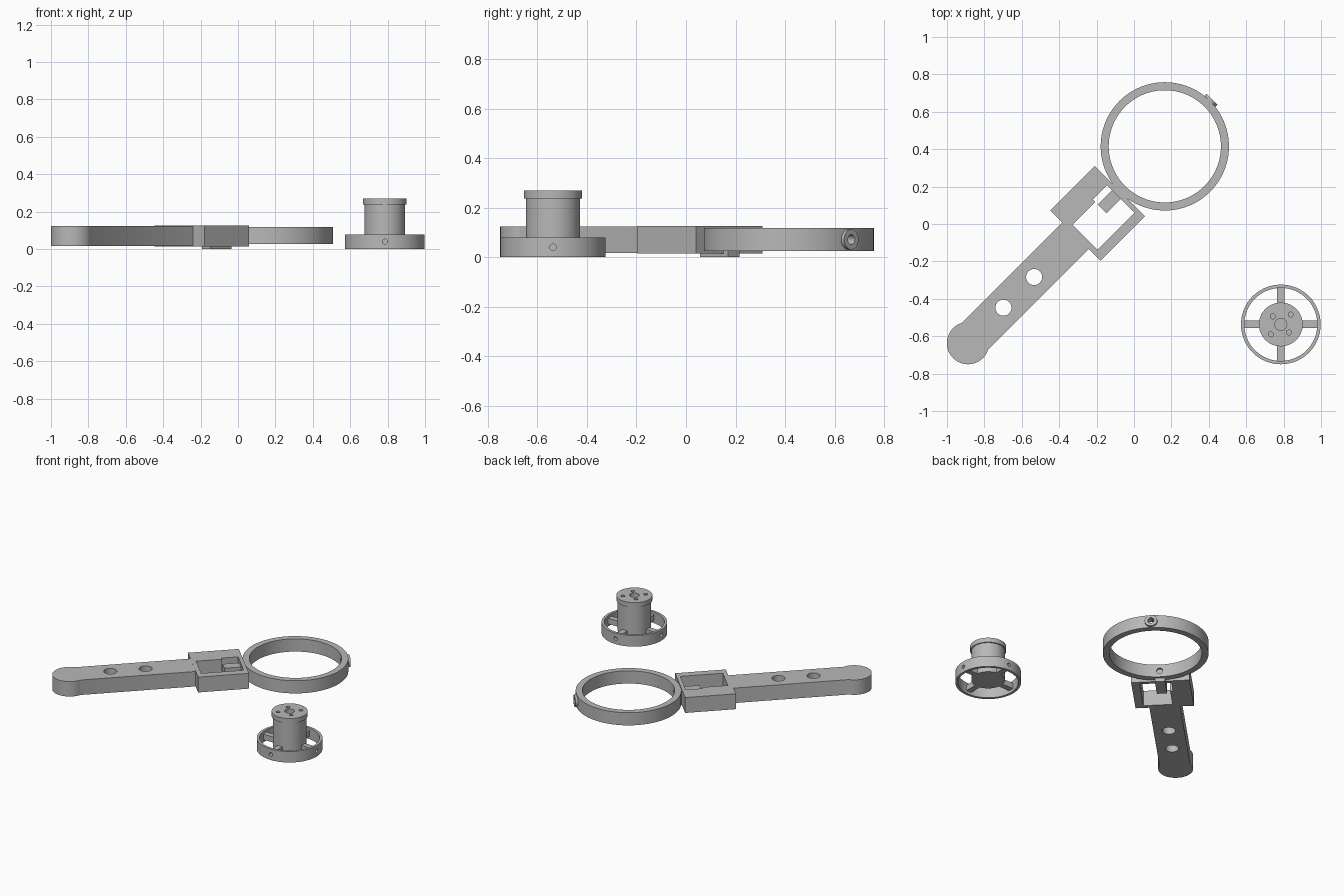
import bpy
import bmesh
import math
from mathutils import Matrix, Vector

start = bpy.data.objects.get("Cube")
if start:
    bpy.data.objects.remove(start, do_unlink=True)

grey = bpy.data.materials.new("mid_grey")
grey.use_nodes = True
GREY = (0.48, 0.48, 0.48, 1)
grey.diffuse_color = GREY
grey.node_tree.nodes["Principled BSDF"].inputs["Base Color"].default_value = GREY

DIAGONAL = Matrix.Rotation(math.radians(45), 4, "Z")   # handle runs along local x
HUB = Matrix.Translation((0.785, -0.537, 0))
MID = 0.177                                            # handle centre line, local y
RING_X = 0.41                                          # ring centre, local x


def finish(name, bm, frame):
    bmesh.ops.transform(bm, matrix=frame, verts=bm.verts)
    bmesh.ops.recalc_face_normals(bm, faces=bm.faces)
    mesh = bpy.data.meshes.new(name)
    bm.to_mesh(mesh)
    bm.free()
    mesh.materials.append(grey)
    ob = bpy.data.objects.new(name, mesh)
    bpy.context.collection.objects.link(ob)
    return ob


def box(name, low, high, frame):
    low, high = Vector(low), Vector(high)
    bm = bmesh.new()
    bmesh.ops.create_cube(bm, size=1)
    bmesh.ops.scale(bm, vec=high - low, verts=bm.verts)
    bmesh.ops.translate(bm, vec=(low + high) / 2, verts=bm.verts)
    return finish(name, bm, frame)


def rod(name, start, end, radius, frame, sides=32):
    start, end = Vector(start), Vector(end)
    axis = end - start
    bm = bmesh.new()
    bmesh.ops.create_cone(bm, cap_ends=True, segments=sides, radius1=radius,
                          radius2=radius, depth=axis.length)
    turn = axis.to_track_quat("Z", "Y").to_matrix().to_4x4()
    place = Matrix.Translation((start + end) / 2) @ turn
    bmesh.ops.transform(bm, matrix=place, verts=bm.verts)
    return finish(name, bm, frame)


def lathe(name, profile, frame, sides=96):
    # closed (radius, height) profile spun into a ring
    bm = bmesh.new()
    loops = []
    for i in range(sides):
        a = math.tau * i / sides
        loops.append([bm.verts.new((r * math.cos(a), r * math.sin(a), z)) for r, z in profile])
    n = len(profile)
    for i in range(sides):
        here, there = loops[i], loops[(i + 1) % sides]
        for j in range(n):
            k = (j + 1) % n
            bm.faces.new((here[j], there[j], there[k], here[k]))
    return finish(name, bm, frame)


def combine(ob, tools, operation="DIFFERENCE"):
    bpy.context.view_layer.objects.active = ob
    for tool in tools:
        mod = ob.modifiers.new("boolean", "BOOLEAN")
        mod.operation = operation
        mod.solver = "EXACT"
        mod.object = tool
        bpy.ops.object.modifier_apply(modifier=mod.name)
        bpy.data.objects.remove(tool, do_unlink=True)


def smooth(ob):
    bpy.ops.object.select_all(action="DESELECT")
    ob.select_set(True)
    bpy.context.view_layer.objects.active = ob
    bpy.ops.object.shade_smooth_by_angle(angle=math.radians(30))


def tube(name, radius, hole, low, high, frame):
    return lathe(name, [(hole, low), (radius, low), (radius, high), (hole, high)], frame)


# Handle with rounded end knob and two through holes
handle = box("handle", (-1.078, MID - 0.1, 0.017), (-0.255, MID + 0.1, 0.124), DIAGONAL)
knob = rod("knob", (-1.078, MID, 0.017), (-1.078, MID, 0.124), 0.113, DIAGONAL, 64)
combine(handle, [knob], "UNION")
combine(handle, [rod("cut", (x, MID, -0.1), (x, MID, 0.3), 0.043, DIAGONAL)
                 for x in (-0.81, -0.578)])
smooth(handle)

# Square housing with a stepped window
housing = box("housing", (-0.265, MID - 0.19, 0.015), (0.07, MID + 0.19, 0.125), DIAGONAL)
combine(housing, [
    box("cut", (-0.235, 0.041, -0.1), (0.045, 0.23, 0.3), DIAGONAL),
    box("cut", (-0.064, 0.1, -0.1), (0.045, 0.248, 0.3), DIAGONAL)])

# Square peg tying the ring to the housing
box("ring_peg", (-0.064, MID - 0.033, 0), (0.095, MID + 0.033, 0.1), DIAGONAL)

# Large ring, with a hole on the axis at both sides
ring_frame = DIAGONAL @ Matrix.Translation((RING_X, MID, 0))
ring = tube("large_ring", 0.343, 0.3, 0.026, 0.117, ring_frame)
boss = rod("boss", (0.32, 0, 0.0715), (0.357, 0, 0.0715), 0.041, ring_frame)
combine(ring, [boss], "UNION")
combine(ring, [rod("cut", (0.2, 0, 0.0715), (0.5, 0, 0.0715), 0.02, ring_frame),
               rod("cut", (-0.2, 0, 0.0715), (-0.33, 0, 0.0715), 0.02, ring_frame)])
smooth(ring)

# Wheel rim with four radial screw holes, and spokes to the hub
rim = tube("wheel_rim", 0.213, 0.195, 0, 0.079, HUB)
for i in range(4):
    turn = HUB @ Matrix.Rotation(i * math.pi / 2, 4, "Z")
    combine(rim, [rod("cut", (0.17, 0, 0.04), (0.24, 0, 0.04), 0.013, turn, 24)])
    spoke = box("spoke", (0.1, -0.02, 0.02), (0.197, 0.02, 0.06), turn)
    combine(spoke, [rod("cut", (0.15, 0, 0.04), (0.24, 0, 0.04), 0.013, turn, 24)])
smooth(rim)

# Hub drum with a top flange and blind holes
hub = rod("hub_drum", (0, 0, 0.02), (0, 0, 0.25), 0.109, HUB, 64)
combine(hub, [rod("flange", (0, 0, 0.237), (0, 0, 0.27), 0.117, HUB, 64)], "UNION")
spots = [(-0.043, 0.043), (0.053, 0.053), (-0.053, -0.053), (0.043, -0.043)]
combine(hub, [rod("cut", (x, y, 0.22), (x, y, 0.3), 0.013, HUB, 24) for x, y in spots])
combine(hub, [rod("cut", (0, 0, 0.22), (0, 0, 0.3), 0.032, HUB)])
smooth(hub)
